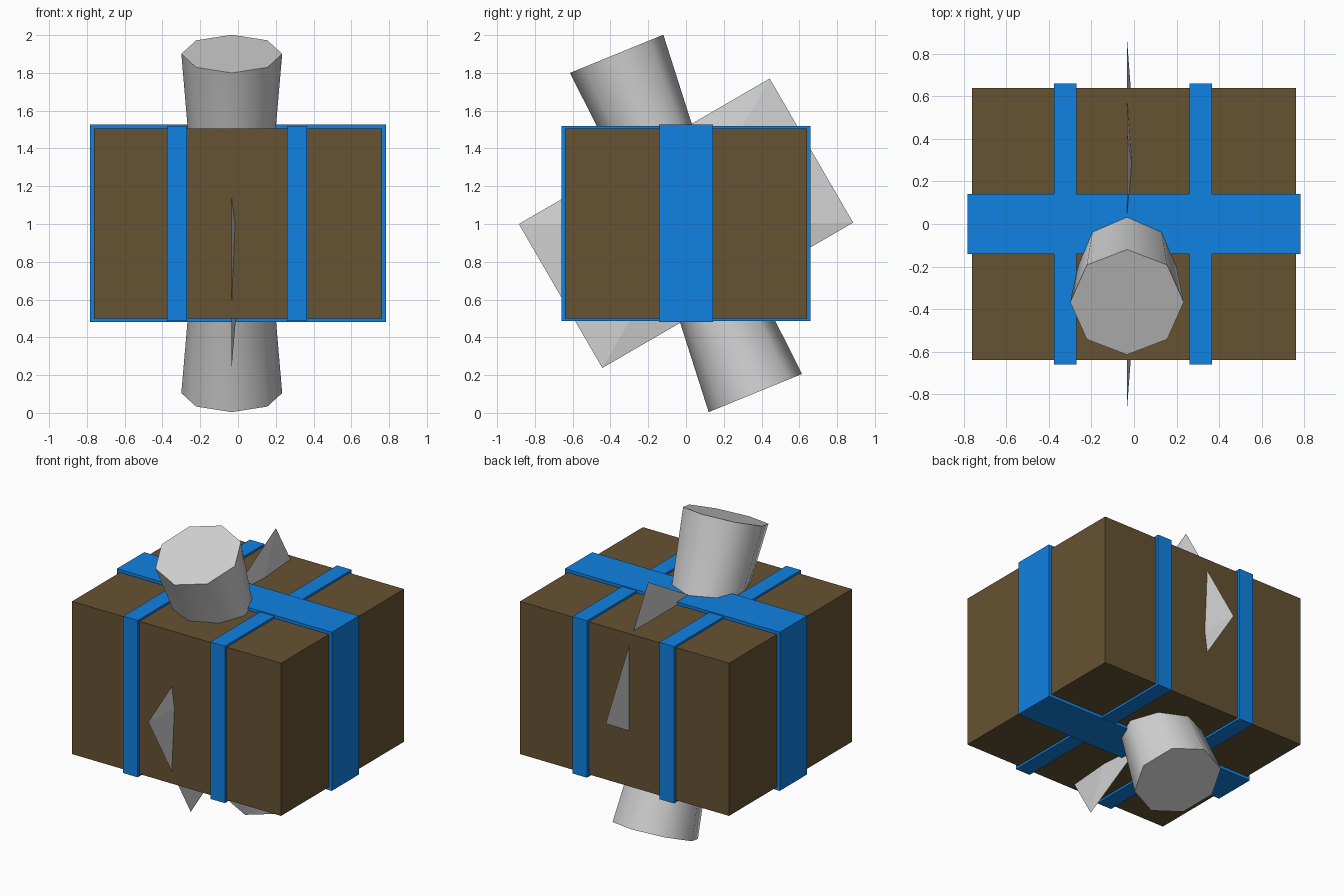
import bpy, bmesh, math
from mathutils import Matrix

if "Cube" in bpy.data.objects:
    bpy.data.objects.remove(bpy.data.objects["Cube"])


def material(name, rgb):
    m = bpy.data.materials.new(name)
    m.diffuse_color = (*rgb, 1)
    m.use_nodes = True
    m.node_tree.nodes["Principled BSDF"].inputs["Base Color"].default_value = m.diffuse_color
    return m


BROWN = material("brown", (0.133, 0.084, 0.032))
BLUE = material("blue", (0.005, 0.223, 0.765))
GREY = material("grey", (0.65, 0.65, 0.65))


def finish(bm, name, mat):
    bmesh.ops.recalc_face_normals(bm, faces=bm.faces)
    me = bpy.data.meshes.new(name)
    bm.to_mesh(me)
    bm.free()
    me.materials.append(mat)
    ob = bpy.data.objects.new(name, me)
    bpy.context.collection.objects.link(ob)
    return ob


def box(name, centre, size, mat):
    bm = bmesh.new()
    bmesh.ops.create_cube(bm, size=1, matrix=Matrix.Translation(centre) @ Matrix.Diagonal((*size, 1)))
    return finish(bm, name, mat)


# Crate and the straps wrapped around it
MID = 1.003
box("crate", (0, 0, MID), (1.524, 1.28, 1.006), BROWN)
box("wide_strap", (0, 0, MID), (1.566, 0.284, 1.046), BLUE)
for name, x in (("left_strap", -0.322), ("right_strap", 0.313)):
    box(name, (x, 0, MID), (0.106, 1.32, 1.034), BLUE)

# Tilted octagonal handle, narrowing towards the middle
bm = bmesh.new()
tilt = Matrix.Translation((-0.033, 0, MID)) @ Matrix.Rotation(math.radians(22.24), 4, 'X')
rings = []
for z, r in ((-0.97, 0.267), (0, 0.19), (0.97, 0.267)):
    rings.append([bm.verts.new(tilt @ Matrix.Rotation(i * math.tau / 8, 4, 'Z')
                               @ Matrix.Translation((r, 0, z)).to_translation()) for i in range(8)])
for a, b in zip(rings, rings[1:]):
    for i in range(8):
        j = (i + 1) % 8
        bm.faces.new((a[i], a[j], b[j], b[i]))
bm.faces.new(rings[0])
bm.faces.new(rings[-1])
handle = finish(bm, "handle", GREY)
bpy.context.view_layer.objects.active = handle
handle.select_set(True)
bpy.ops.object.shade_smooth_by_angle(angle=math.radians(50))

# Thin blade: flat back and a very low pyramid on the other side
bm = bmesh.new()
corners = [bm.verts.new((-0.034, y, z)) for y, z in
           ((0.443, 1.77), (0.885, 1.007), (-0.443, 0.238), (-0.885, 1.0))]
peak = bm.verts.new((0.033, 0, MID))
bm.faces.new(corners)
for i in range(4):
    bm.faces.new((corners[i], corners[(i + 1) % 4], peak))
finish(bm, "blade", GREY)
